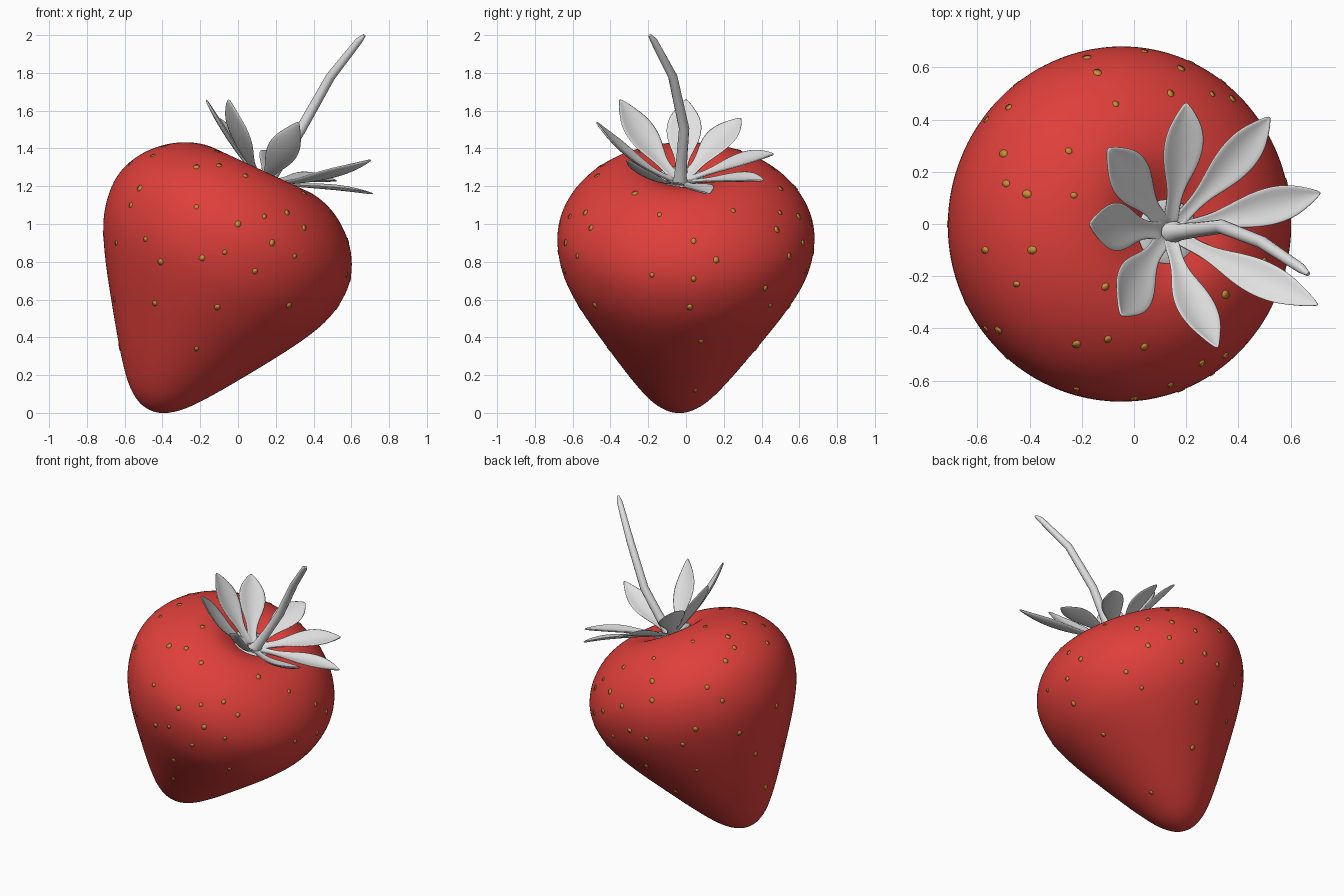
import bpy, bmesh, math
from mathutils import Vector
from mathutils.bvhtree import BVHTree

if "Cube" in bpy.data.objects:
    bpy.data.objects.remove(bpy.data.objects["Cube"])


def material(name, rgb):
    m = bpy.data.materials.new(name)
    m.diffuse_color = (*rgb, 1)
    m.use_nodes = True
    m.node_tree.nodes["Principled BSDF"].inputs["Base Color"].default_value = m.diffuse_color
    return m


RED = material("berry red", (0.74, 0.05, 0.043))
GREY = material("leaf grey", (0.75, 0.75, 0.75))
OCHRE = material("seed ochre", (0.60, 0.28, 0.04))

# Tilted frame of the fruit: D runs along its axis, N across it
ORIGIN = Vector((-0.457, 0, 0.036))
D = Vector((0.42, 0, 0.9075))
N = Vector((0.9075, 0, -0.42))
Y = Vector((0, 1, 0))


def finish(bm, name, mat):
    me = bpy.data.meshes.new(name)
    bmesh.ops.recalc_face_normals(bm, faces=bm.faces)
    bm.to_mesh(me)
    bm.free()
    for p in me.polygons:
        p.use_smooth = True
    ob = bpy.data.objects.new(name, me)
    bpy.context.collection.objects.link(ob)
    me.materials.append(mat)
    return ob


def lathe(name, profile, segs, mat):
    """Revolve (height along axis, radius) points about the tilted axis."""
    bm = bmesh.new()
    rings = []
    for a, r in profile:
        shift = -0.035 * max(0, 1 - a / 0.9)
        c = ORIGIN + D * a + Y * shift
        if r == 0:
            rings.append([bm.verts.new(c)])
            continue
        rings.append([bm.verts.new(c + r * (N * math.cos(t) + Y * math.sin(t)))
                      for t in (2 * math.pi * i / segs for i in range(segs))])
    for lo, hi in zip(rings, rings[1:]):
        for i in range(segs):
            j = (i + 1) % segs
            q = [lo[i % len(lo)], lo[j % len(lo)], hi[j % len(hi)], hi[i % len(hi)]]
            bm.faces.new(list(dict.fromkeys(q)))
    return finish(bm, name, mat)


# Fruit body with a dimple at the top
body = lathe("fruit_body", [
    (-0.024, 0), (-0.018, 0.05), (0.0, 0.09), (0.035, 0.14), (0.09, 0.195), (0.2, 0.28),
    (0.325, 0.367), (0.47, 0.466), (0.6, 0.552), (0.76, 0.643), (0.88, 0.678),
    (1.0, 0.688), (1.1, 0.666), (1.21, 0.605), (1.3, 0.508), (1.355, 0.41),
    (1.383, 0.3), (1.375, 0.22), (1.34, 0.13), (1.305, 0.06), (1.295, 0)], 40, RED)
sub = body.modifiers.new("smooth", "SUBSURF")
sub.levels = sub.render_levels = 2

# Leaves: tip position and half width
TIPS = [
    ((-0.10, 0.29, 1.56), 0.095), ((0.20, 0.465, 1.37), 0.085),
    ((0.52, 0.41, 1.23), 0.078), ((0.715, 0.12, 1.16), 0.074),
    ((0.705, -0.31, 1.34), 0.074), ((0.32, -0.475, 1.54), 0.085),
    ((-0.05, -0.35, 1.66), 0.100), ((-0.17, 0.0, 1.66), 0.095)]
CENTRE = Vector((0.135, -0.03, 1.225))
WIDTHS = [0.40, 0.36, 0.36, 0.48, 0.68, 0.86, 0.97, 1.0, 0.95, 0.82, 0.60, 0.36, 0.05]


def leaf(name, tip, half):
    tip = Vector(tip)
    rel = tip - CENTRE
    flat = rel - D * rel.dot(D)
    out = flat.normalized()
    side = D.cross(out)
    base = CENTRE + out * 0.03
    mid = CENTRE + flat * 0.68 + D * 0.13
    bm = bmesh.new()
    rows = []
    for i, w in enumerate(WIDTHS):
        t = i / (len(WIDTHS) - 1)
        p = base * (1 - t) ** 2 + mid * 2 * t * (1 - t) + tip * t * t
        tan = ((mid - base) * (1 - t) + (tip - mid) * t).normalized()
        up = tan.cross(side).normalized()
        if up.dot(D) < 0:
            up = -up
        rows.append([bm.verts.new(p + side * s * w * half + up * 0.02 * s * s * w)
                     for s in (-1, -0.5, 0, 0.5, 1)])
    for a, b in zip(rows, rows[1:]):
        for k in range(4):
            bm.faces.new((a[k], a[k + 1], b[k + 1], b[k]))
    ob = finish(bm, name, GREY)
    sol = ob.modifiers.new("thickness", "SOLIDIFY")
    sol.thickness, sol.offset = 0.010, 0
    s = ob.modifiers.new("smooth", "SUBSURF")
    s.levels = s.render_levels = 1


for i, (tip, half) in enumerate(TIPS):
    leaf(f"leaf_{i + 1}", tip, half)

# Leaf hub in the dimple
lathe("leaf_hub", [(1.29, 0), (1.30, 0.06), (1.345, 0.125), (1.352, 0.12),
                   (1.325, 0.06), (1.32, 0)], 24, GREY).location = (0.02, -0.03, -0.01)

# Stem: tapered bent tube
PATH = [((0.14, -0.03, 1.20), 1.7), ((0.175, -0.03, 1.25), 1.15), ((0.24, -0.022, 1.35), 1.0),
        ((0.335, -0.01, 1.505), 0.95), ((0.49, -0.07, 1.78), 0.85),
        ((0.64, -0.17, 1.97), 0.65), ((0.668, -0.192, 1.998), 0.3)]
cu = bpy.data.curves.new("stem", "CURVE")
cu.dimensions = "3D"
cu.bevel_depth, cu.bevel_resolution, cu.use_fill_caps = 0.029, 4, True
sp = cu.splines.new("POLY")
sp.points.add(len(PATH) - 1)
for pt, (co, rad) in zip(sp.points, PATH):
    pt.co, pt.radius = (*co, 1), rad
sp.use_smooth = True
stem = bpy.data.objects.new("stem", cu)
bpy.context.collection.objects.link(stem)
cu.materials.append(GREY)

# Seeds: thin flecks projected on to the fruit from each side
FRONT = [(-.22, 1.09), (-.1, 1.31), (0, 1.0), (.14, 1.04), (.26, 1.06), (-.19, .82), (-.07, .85),
         (.09, .75), (.18, .9), (.3, .83), (.35, .98), (-.41, .8), (-.49, .92), (-.44, .58),
         (-.11, .56), (-.22, .34), (.27, .57), (-.52, 1.19)]
RIGHT = [(-.14, 1.05), (.04, .91), (.16, .81), (-.18, .73), (.04, .71), (.02, .56), (.25, 1.07),
         (.42, .66), (.48, .97), (.05, .12), (.08, .38)]
TOP = [(-.14, .58), (-.07, .46), (.14, .5), (-.5, .27), (-.25, .28), (-.49, .155), (-.41, .115),
       (-.23, .11), (-.57, -.1), (-.39, -.1), (-.45, -.23), (-.11, -.24), (.35, -.27),
       (-.11, -.49), (.04, -.47), (-.22, -.46)]
LEFT = [(-.3, .9), (0, .95), (.3, .85), (-.15, .6), (.15, .65), (0, .35), (-.4, 1.1), (.4, 1.1)]
rays = [((x, -3, z), (0, 1, 0)) for x, z in FRONT] + [((3, y, z), (-1, 0, 0)) for y, z in RIGHT]
rays += [((x, y, 3), (0, 0, -1)) for x, y in TOP] + [((-3, y, z), (1, 0, 0)) for y, z in LEFT]
rays += [((x + 0.04, 3, z), (0, -1, 0)) for x, z in FRONT]

tree = BVHTree.FromObject(body, bpy.context.evaluated_depsgraph_get())
bm = bmesh.new()
placed = []
for k, (start, direction) in enumerate(rays):
    hit, normal, _, _ = tree.ray_cast(Vector(start), Vector(direction))
    if hit is None or any((hit - p).length < 0.06 for p in placed):
        continue
    placed.append(hit)
    u = normal.cross(D).normalized()
    v = normal.cross(u)
    r = 0.012 + 0.004 * (k % 3) / 2
    ring = [hit + r * (u * math.cos(t) + v * 1.15 * math.sin(t))
            for t in (math.pi * i / 4 for i in range(8))]
    low = [bm.verts.new(p - normal * 0.004) for p in ring]
    high = [bm.verts.new(p + normal * 0.003) for p in ring]
    bm.faces.new(high)
    bm.faces.new(low[::-1])
    for i in range(8):
        bm.faces.new((low[i], low[(i + 1) % 8], high[(i + 1) % 8], high[i]))
finish(bm, "seeds", OCHRE)
